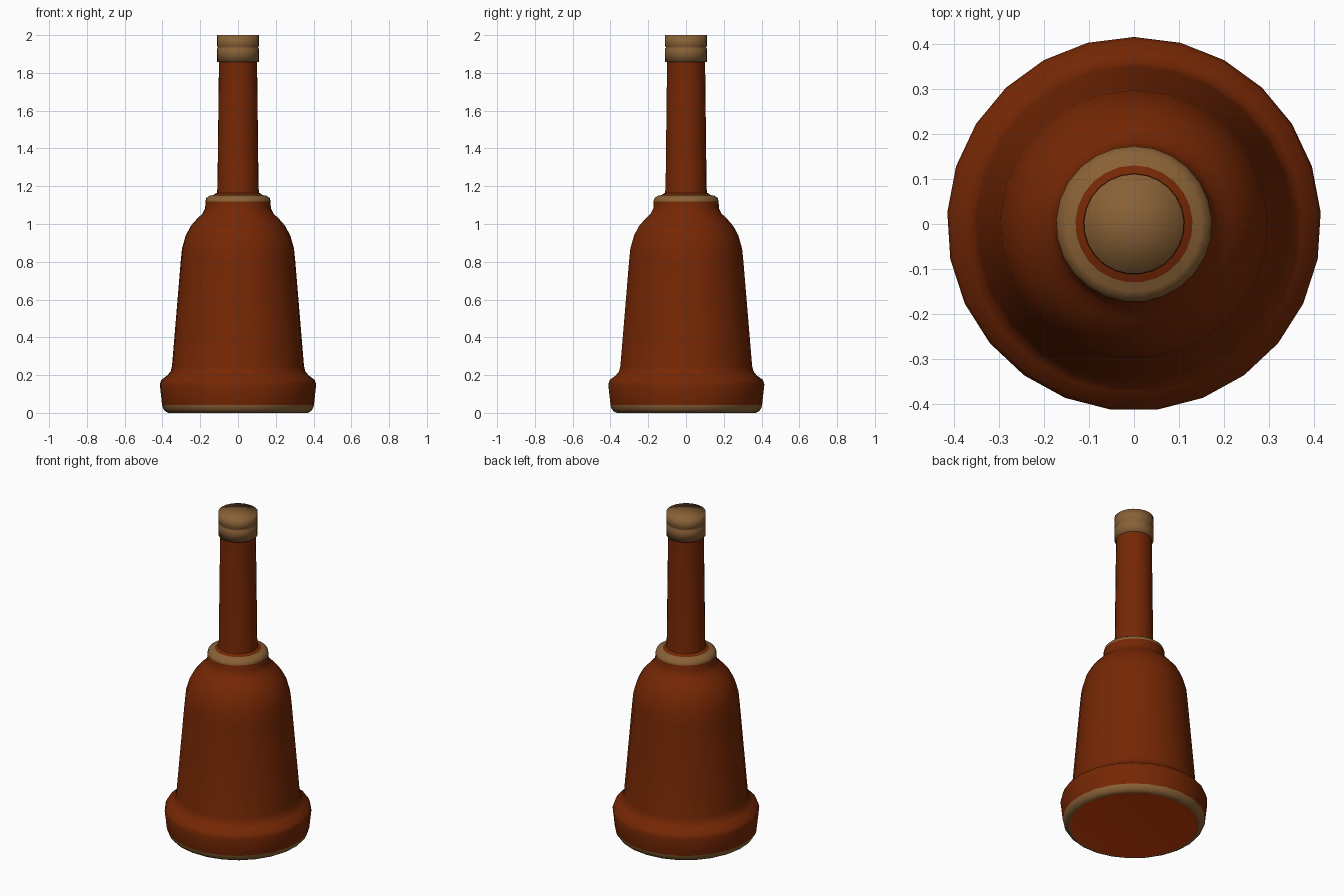
import bpy, bmesh, math

if "Cube" in bpy.data.objects:
    bpy.data.objects.remove(bpy.data.objects["Cube"])

SIDES = 25


def material(name, rgb):
    m = bpy.data.materials.new(name)
    m.diffuse_color = (*rgb, 1)
    m.use_nodes = True
    m.node_tree.nodes["Principled BSDF"].inputs["Base Color"].default_value = m.diffuse_color
    return m


RUST = material("rust brown", (0.18, 0.0205, 0.0013))
TAN = material("tan", (0.25, 0.12, 0.037))
INNER = material("orange red underside", (0.62, 0.05, 0.002))


def lathe(name, profile, mats, rule, angle=40):
    """Spin (radius, z) points around z; rule(i) gives the material of band i."""
    bm = bmesh.new()
    rings = []
    for r, z in profile:
        if r == 0:
            rings.append([bm.verts.new((0, 0, z))] * SIDES)
        else:
            rings.append([bm.verts.new((r * math.sin(-2 * math.pi * k / SIDES),
                                        r * math.cos(2 * math.pi * k / SIDES), z))
                          for k in range(SIDES)])
    for i in range(len(rings) - 1):
        a, b = rings[i], rings[i + 1]
        for k in range(SIDES):
            n = (k + 1) % SIDES
            corners = list(dict.fromkeys((a[k], a[n], b[n], b[k])))
            f = bm.faces.new(corners)
            f.material_index = rule(i)
    bmesh.ops.recalc_face_normals(bm, faces=bm.faces)
    me = bpy.data.meshes.new(name)
    bm.to_mesh(me)
    bm.free()
    for m in mats:
        me.materials.append(m)
    ob = bpy.data.objects.new(name, me)
    bpy.context.collection.objects.link(ob)
    bpy.ops.object.select_all(action='DESELECT')
    ob.select_set(True)
    bpy.context.view_layer.objects.active = ob
    bpy.ops.object.shade_smooth_by_angle(angle=math.radians(angle))
    return ob


# Bell: closed underside, rounded lip, then up the outside
underside = [(0, 0.004), (0.35, 0.004), (0.363, 0.002)]
lip = [(0.37, 0.0), (0.388, 0.01), (0.398, 0.024), (0.403, 0.042)]
outside = [(0.408, 0.09), (0.415, 0.15), (0.407, 0.175), (0.375, 0.198), (0.357, 0.22), (0.35, 0.25),
           (0.304, 0.80), (0.297, 0.87), (0.277, 0.94), (0.25, 0.99), (0.215, 1.03), (0.188, 1.055), (0.174, 1.085),
           (0.173, 1.12), (0.168, 1.138), (0.15, 1.15), (0.13, 1.153), (0.115, 1.165), (0, 1.165)]
bell = underside + lip + outside
n_in, n_lip = len(underside), len(underside) + len(lip)


def bell_rule(i):
    if i < n_in - 1:
        return 2
    if i < n_lip - 1:
        return 1
    z0, z1 = bell[i][1], bell[i + 1][1]
    return 1 if z0 >= 1.119 and z1 < 1.16 else 0      # tan collar top


lathe("bell", bell, [RUST, TAN, INNER], bell_rule, 60)

# Tapering handle
lathe("handle", [(0, 1.15), (0.114, 1.15), (0.109, 1.19), (0.101, 1.87), (0, 1.87)],
      [RUST], lambda i: 0)

# End cap with a groove round it, softly shaded over the top edge
lathe("handle_cap", [(0, 1.858), (0.111, 1.858), (0.111, 1.928), (0.106, 1.934),
                     (0.111, 1.94), (0.111, 2.0), (0, 2.0)],
      [TAN], lambda i: 0, 100)
